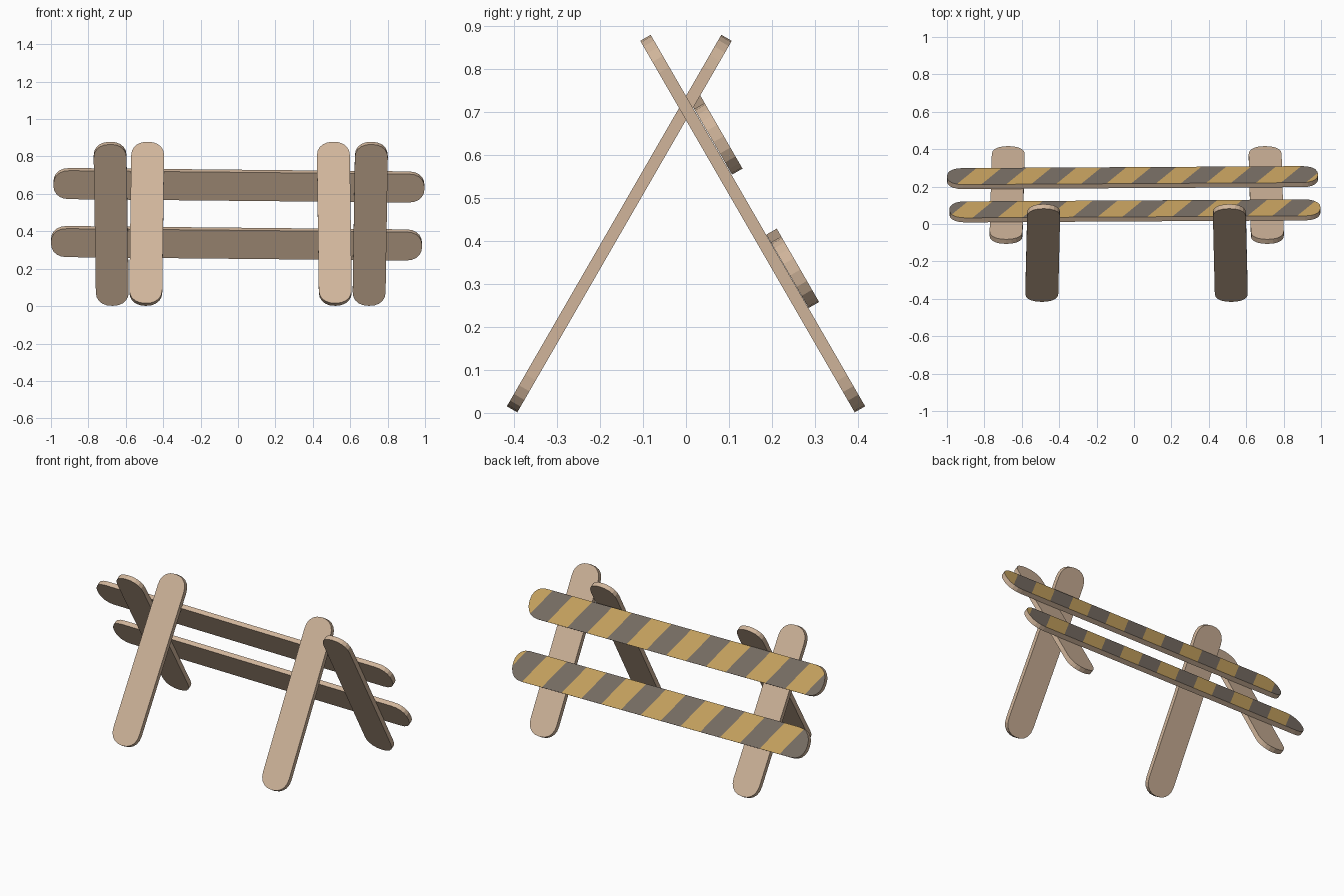
import bpy, bmesh, math
from mathutils import Vector, Matrix

if "Cube" in bpy.data.objects:
    bpy.data.objects.remove(bpy.data.objects["Cube"])


def material(name, rgb):
    m = bpy.data.materials.new(name)
    m.diffuse_color = (*rgb, 1)
    m.use_nodes = True
    m.node_tree.nodes["Principled BSDF"].inputs["Base Color"].default_value = m.diffuse_color
    return m


WOOD = material("bare wood", (0.63, 0.46, 0.325))
YELLOW = material("yellow paint", (0.62, 0.395, 0.125))
GREY = material("grey paint", (0.205, 0.17, 0.14))

WIDTH, THICK = 0.176, 0.028
PERIOD, SLANT = 0.267, 0.63
S, C = 0.5, math.sqrt(3) / 2      # 60 degree lean


def outline(length, segs=10):
    """Flat plank outline with rounded, slightly blunt ends."""
    r, depth = WIDTH / 2, 0.085
    pts = []
    for side in (1, -1):
        for i in range(segs + 1):
            a = -math.pi / 2 + math.pi * i / segs
            c, s = max(math.cos(a), 0), math.sin(a)
            x = length / 2 - depth + depth * c ** 0.9
            y = r * math.copysign(abs(s) ** 0.9, s)
            pts.append((side * x, side * y))
    return pts


def plank(name, centre, along, normal, length, stripe_centre=None):
    u, n = Vector(along).normalized(), Vector(normal).normalized()
    v = n.cross(u)
    bm = bmesh.new()
    base = bm.faces.new([bm.verts.new((x, y, -THICK / 2)) for x, y in outline(length)])
    ext = bmesh.ops.extrude_face_region(bm, geom=[base])
    bmesh.ops.translate(bm, vec=(0, 0, THICK),
                        verts=[e for e in ext["geom"] if isinstance(e, bmesh.types.BMVert)])
    bmesh.ops.recalc_face_normals(bm, faces=bm.faces[:])
    bm.normal_update()

    # warning stripes: slanted cuts across the outer face only
    if stripe_centre is not None:
        for k in range(-20, 21):
            x = stripe_centre + PERIOD * (0.25 + 0.5 * k)
            if abs(x) > length / 2 + 0.06:
                continue
            top = [f for f in bm.faces if f.normal.z > 0.9]
            geom = set(top)
            for f in top:
                geom.update(f.edges)
                geom.update(f.verts)
            bmesh.ops.bisect_plane(bm, geom=list(geom), dist=1e-5,
                                   plane_co=(x, 0, 0), plane_no=(1, -SLANT, 0))
            bm.normal_update()
        for f in bm.faces:
            if f.normal.z > 0.9:
                c = f.calc_center_median_weighted()
                t = (c.x - SLANT * c.y - stripe_centre) / PERIOD
                f.material_index = 1 if abs(t - round(t)) < 0.25 else 2

    me = bpy.data.meshes.new(name)
    bm.to_mesh(me)
    bm.free()
    for m in (WOOD, YELLOW, GREY):
        me.materials.append(m)
    ob = bpy.data.objects.new(name, me)
    rot = Matrix((u, v, n)).transposed().to_4x4()
    ob.matrix_world = Matrix.Translation(centre) @ rot
    bpy.context.collection.objects.link(ob)


# crossed legs, each splayed slightly sideways
for name, x, dx, back in (("front_leg_left", -0.488, 0.012, -1),
                          ("front_leg_right", 0.515, -0.012, -1),
                          ("back_leg_left", -0.678, -0.014, 1),
                          ("back_leg_right", 0.707, 0.014, 1)):
    plank(name, (x, 0.155 * back, 0.44), (dx, -S * back, C), (0, C * back, S), 0.997)

# striped cross boards lying on the back legs, dipping a little to the right
tilt = 0.0115
for name, centre, stripe in (("upper_board", (0.005, 0.070, 0.646), -0.08),
                             ("lower_board", (-0.008, 0.248, 0.336), -0.02)):
    plank(name, centre, (1, S * tilt, -C * tilt), (0, C, S), 1.985, stripe)
